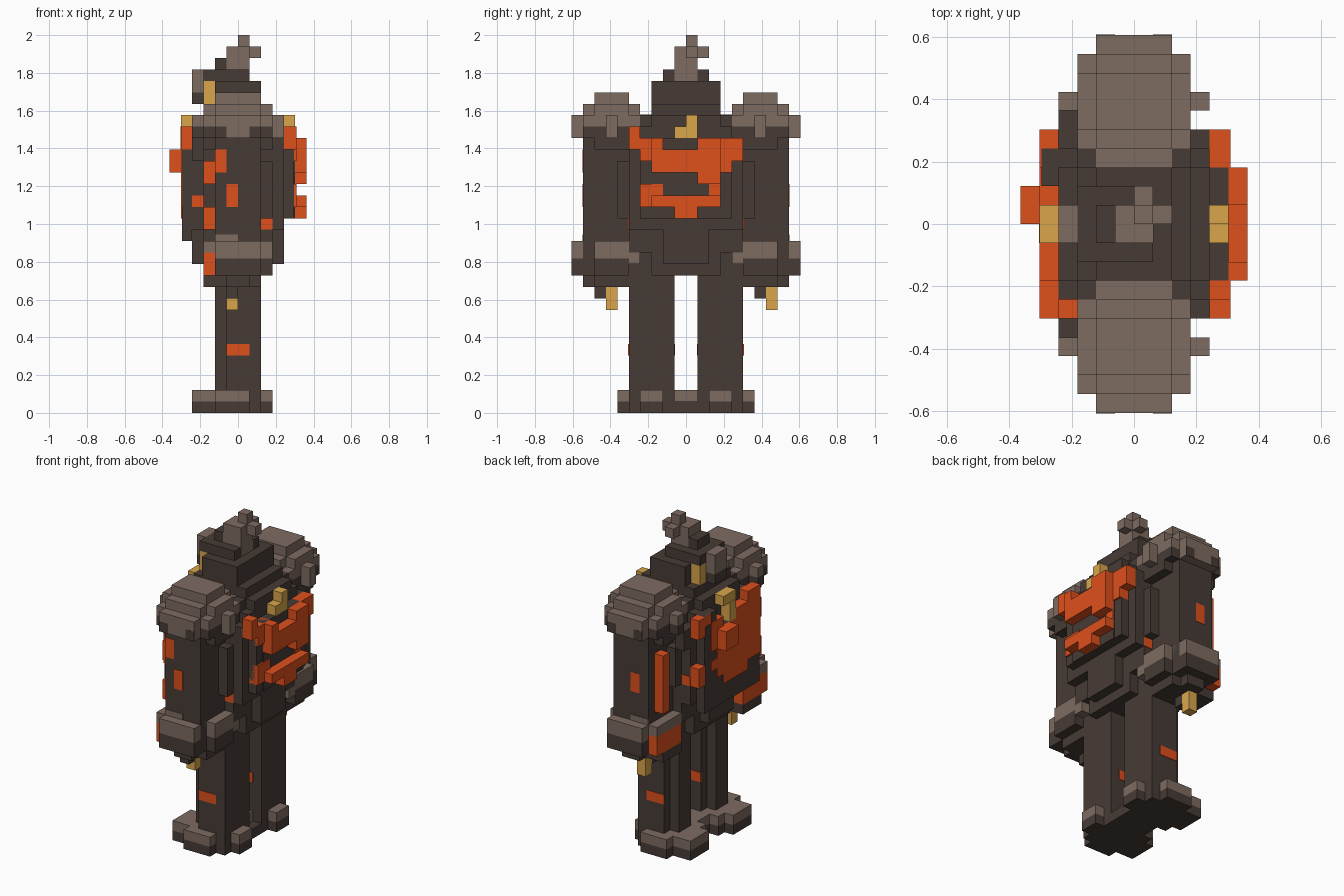
import bpy, bmesh
from mathutils import Matrix, Vector

U = 2 / 33  # edge length of one block


def material(name, colour):
    m = bpy.data.materials.new(name)
    m.use_nodes = True
    m.diffuse_color = (*colour, 1)
    m.node_tree.nodes["Principled BSDF"].inputs["Base Color"].default_value = (*colour, 1)
    return m


def part(name, mat, boxes, mirror=False):
    """One object from block-unit boxes (x range, y range, z range), optionally mirrored in y."""
    bm = bmesh.new()
    for ranges in boxes:
        for side in ((1, -1) if mirror else (1,)):
            lo = Vector([r[0] for r in ranges])
            hi = Vector([r[1] for r in ranges])
            mid, size = (lo + hi) / 2, hi - lo
            mid.y *= side
            bmesh.ops.create_cube(bm, size=1, matrix=Matrix.Translation(mid * U) @ Matrix.Diagonal((*(size * U), 1)))
    mesh = bpy.data.meshes.new(name)
    bm.to_mesh(mesh)
    bm.free()
    mesh.materials.append(mat)
    obj = bpy.data.objects.new(name, mesh)
    bpy.context.collection.objects.link(obj)
    return obj


def pattern(rows, top, depth):
    """Boxes for each '#' in rows running down from height top; depth(y, z) gives the x range."""
    out = []
    for r, row in enumerate(rows):
        z = top - r
        for c, mark in enumerate(row):
            if mark == "#":
                y = c - 5
                out.append((depth(y, z), (y, y + 1), (z, z + 1)))
    return out


def front_depth(y, z):
    if y in (0, 1) and z in (21, 22):
        return (-6, -4)
    return (-5, -4.9) if 20 <= z <= 22 else (-5, -4)


old = bpy.data.objects.get("Cube")
if old:
    bpy.data.objects.remove(old, do_unlink=True)

dark = material("dark stone", (0.062, 0.044, 0.037))
light = material("pale stone", (0.21, 0.15, 0.12))
ember = material("ember orange", (0.74, 0.08, 0.012))
gold = material("gold", (0.69, 0.38, 0.07))

# Feet and legs
part("foot_soles", dark, [
    ((-3, 2), (1, 5), (0, 1)), ((-2, 1), (5, 6), (0, 1)), ((-4, -3), (2, 5), (0, 1)),
    ((2, 3), (2, 4), (0, 1)), ((-2, 2), (0, 1), (0, 1))], True)
part("foot_tops", light, [
    ((-3, 1), (1, 5), (1, 2)), ((-4, -3), (2, 5), (1, 2)), ((-2, 1), (5, 6), (1, 2)),
    ((2, 3), (2, 4), (1, 2)), ((-2, 1), (0, 1), (1, 2))], True)
part("legs", dark, [((-1, 2), (1, 5), (1, 14)), ((-2, -1), (2, 4), (1, 14))], True)
part("leg_embers", ember, [
    ((-1, 1), (4.9, 5.05), (5, 6)), ((-1, 1), (0.95, 1.1), (5, 6))], True)

# Torso
part("pelvis", dark, [
    ((-3, 3), (-3, 3), (12, 16)), ((-4, 4), (-2, 2), (13, 16)),
    ((-3, 3), (-5, 5), (14, 16))])
part("torso", dark, [
    ((-4, 4), (-5, 5), (16, 24)), ((-4, 4), (-4, 4), (24, 25)),
    ((-3, 3), (-4, 4), (25, 26)), ((-4, 4), (-3, 3), (25, 26))])
part("chest_plates", dark, [
    ((4, 5), (-3, 3), (17, 24)), ((4, 4.9), (-4, 4), (17, 23)),
    ((-4.9, -4), (-5, 4), (15, 23)), ((-4.9, -4), (2, 4), (22, 25))])
part("side_plates", dark, [((2, 3), (4, 6), (17, 22)), ((-3, -2), (4, 6), (18, 22)),
                           ((-4, -3), (4, 6), (22, 24))], True)

# Glowing cracks on both broad faces of the torso
rear = ["#.........",
        "###...####",
        ".#########",
        "..#######.",
        "......##..",
        ".##....#..",
        ".#######..",
        "....##...."]
part("rear_embers", ember, pattern(
    rear, 24, lambda y, z: (4, 5.1 if z == 19 or not -3 <= y < 3 else 6)))
front = ["##......##",
         "####..##.#",
         "########..",
         "########..",
         "#######...",
         "########.#",
         "#######..#",
         "..####...."]
part("front_embers", ember, pattern(front, 24, front_depth))
part("side_embers", ember, [((2, 3), (4.9, 5.05), (16, 17)), ((-4, -3), (4.9, 5.05), (18, 19))], True)
part("shoulder_ember", ember, [((-4, -3), (-5, -4), (23.9, 24.1))])
part("chest_gold", gold, [
    ((4, 5), (-1, 1), (24, 25)), ((4, 5), (0, 1), (25, 26)),
    ((-5, -4), (-1, 1), (25, 26)), ((-5.02, -4), (-1, 0), (23, 25))])

# Arms
part("arms", dark, [((-2, 2), (5, 9), (13, 25))], True)
part("shoulder_caps", light, [
    ((-2, 2), (5, 8), (27, 28)), ((-2, 2), (4, 9), (26, 27)), ((-3, 3), (5, 8), (26, 27)),
    ((-3, 3), (4, 9), (25, 26)), ((-2, 2), (3, 4), (24, 26.05)),
    ((-2, 2), (9, 10), (24, 26)),
    ((3, 4), (6, 7), (24, 26)), ((-4, -3), (6, 7), (25, 26))], True)
part("shoulder_rims", dark, [
    ((-3, 3), (4, 9), (24, 25)), ((-3, 3), (5, 8), (23, 24)), ((-4, -3), (6, 7), (24, 25)),
    ((-2, -1), (9.95, 10.02), (24, 25)), ((1, 2), (9.95, 10.02), (24, 25))], True)
part("arm_embers", ember, [
    ((-3, -2), (7, 8), (20, 22)), ((-3, -2), (7, 8), (16, 18)),
    ((-1, 0), (8.9, 9.05), (18, 20))], True)
part("odd_arm_embers", ember, [
    ((-3, -2), (7, 8), (18, 20)), ((-2, -1), (-9.05, -8.9), (21, 23))])

# Hands
part("cuffs", light, [
    ((-2, 3), (5, 8), (13.5, 15)), ((-2, 2), (8, 10), (13.5, 15)),
    ((-3, -2), (5, 9), (14, 15)), ((2, 3), (4, 5), (13, 14)),
    ((-2, 0), (8.9, 9.05), (15, 15.6))], True)
part("hands", dark, [
    ((-2, 3), (5, 8), (12, 13.5)), ((-2, 2), (8, 10), (12, 13.5)),
    ((-2, 2), (5, 8), (11, 12)), ((-3, -2), (5, 8), (11, 12)), ((-1, 1), (8, 9), (11, 12))], True)
part("hand_embers", ember, [((-3, -2), (5, 9), (12, 14))], True)
part("fingers", dark, [((-1, 0), (-8, -7), (10, 11)), ((-1, 0), (6, 7), (10, 11))])
part("finger_gold", gold, [((-1, 0), (-7, -6), (9, 11)), ((-1, 0), (7, 8), (9, 11))])

# Head
part("head", dark, [
    ((-2, 2), (-3, 3), (26, 29)), ((-3, 3), (-3, 3), (26, 27)),
    ((-3, 1), (-2, 2), (29, 30)), ((-3, -2), (-1, 1), (27, 29)),
    ((-4, -3), (-1, 1), (27, 28)), ((-2, -1), (-1, 1), (30, 31))])
part("nose", light, [((-4, -3), (-1, 1), (28, 30))])
part("eyes", gold, [((-3, -2), (1, 2), (27, 29))], True)

# Smoke plume on the crown
part("plume", light, [
    ((-1, 1.02), (-1, 1), (29, 32)), ((0, 1), (1, 2), (31, 32)),
    ((1, 2), (0, 1), (31, 32)), ((0, 1), (0, 1), (32, 33))])
